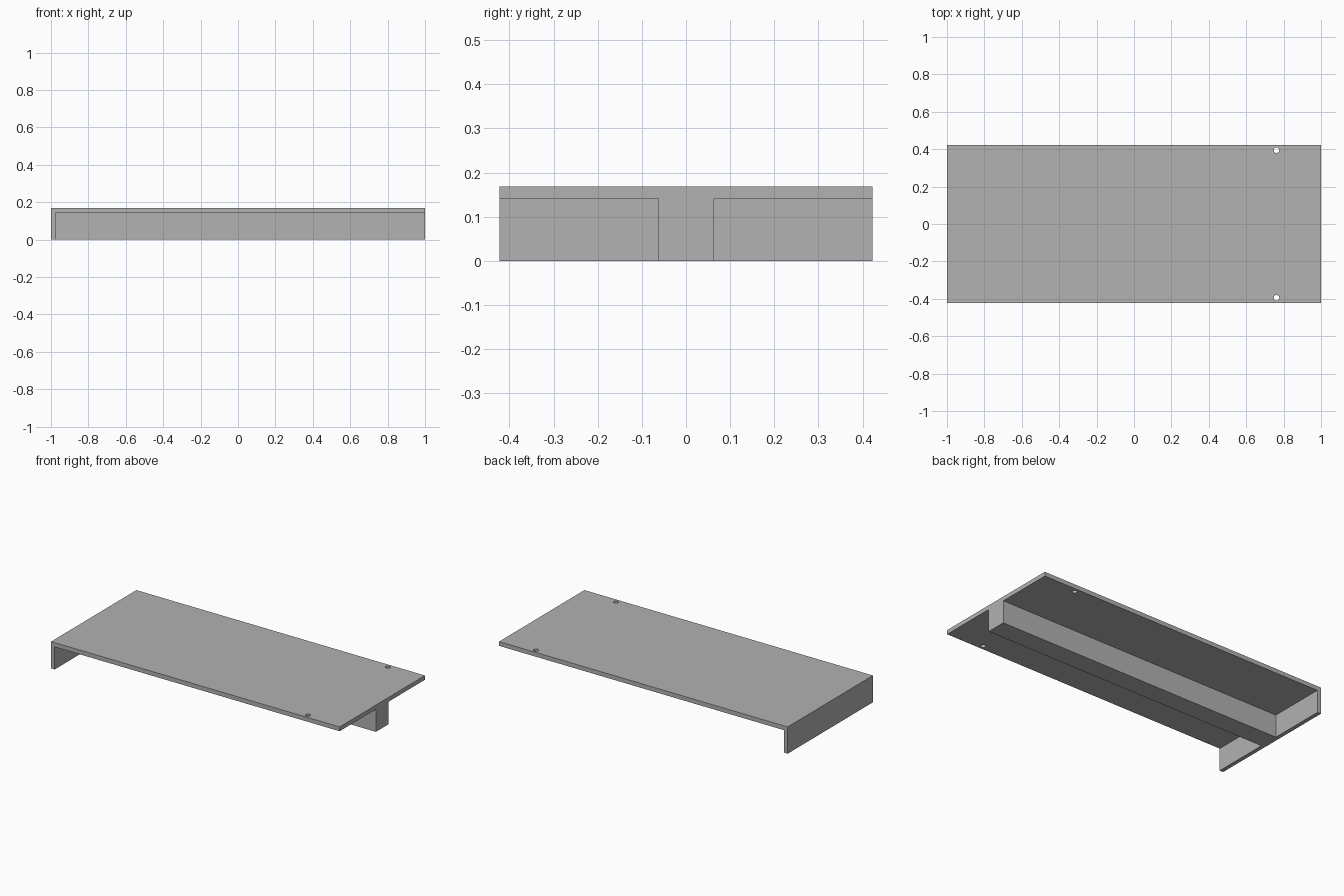
import bpy
import bmesh

HALF_X, HALF_Y = 1.0, 0.422
TOP, UNDER = 0.168, 0.141
WALL_X = -0.975
RIB_Y = 0.063

default = bpy.data.objects.get("Cube")
if default:
    bpy.data.objects.remove(default, do_unlink=True)

grey = bpy.data.materials.new("plain grey")
grey.use_nodes = True
colour = (0.445, 0.445, 0.445, 1)
grey.diffuse_color = colour
grey.node_tree.nodes["Principled BSDF"].inputs["Base Color"].default_value = colour


def extrude_profile(name, profile, half_y):
    """Extrude an (x, z) outline along y, centred on y = 0."""
    bm = bmesh.new()
    face = bm.faces.new([bm.verts.new((x, -half_y, z)) for x, z in profile])
    grown = bmesh.ops.extrude_face_region(bm, geom=[face])["geom"]
    verts = [g for g in grown if isinstance(g, bmesh.types.BMVert)]
    bmesh.ops.translate(bm, verts=verts, vec=(0, 2 * half_y, 0))
    bmesh.ops.recalc_face_normals(bm, faces=bm.faces)
    mesh = bpy.data.meshes.new(name)
    bm.to_mesh(mesh)
    bm.free()
    mesh.materials.append(grey)
    obj = bpy.data.objects.new(name, mesh)
    bpy.context.collection.objects.link(obj)
    return obj


# Flat top with a full-width wall folded down at one end
top_and_end_wall = extrude_profile("top_and_end_wall", [
    (-HALF_X, 0), (WALL_X, 0), (WALL_X, UNDER),
    (HALF_X, UNDER), (HALF_X, TOP), (-HALF_X, TOP)], HALF_Y)

# Central rib running under the top from the wall to the open end
extrude_profile("centre_rib", [
    (WALL_X, 0), (HALF_X, 0), (HALF_X, UNDER), (WALL_X, UNDER)], RIB_Y)

# Two round holes through the top near the open end
for side, label in ((-1, "front"), (1, "back")):
    bpy.ops.mesh.primitive_cylinder_add(
        vertices=32, radius=0.015, depth=0.2, location=(0.762, side * 0.395, 0.155))
    cutter = bpy.context.object
    cutter.name = label + "_hole_cutter"
    cutter.data.materials.append(grey)
    cutter.hide_render = True
    cutter.hide_set(True)
    cut = top_and_end_wall.modifiers.new(label + "_hole", 'BOOLEAN')
    cut.operation = 'DIFFERENCE'
    cut.solver = 'EXACT'
    cut.object = cutter
